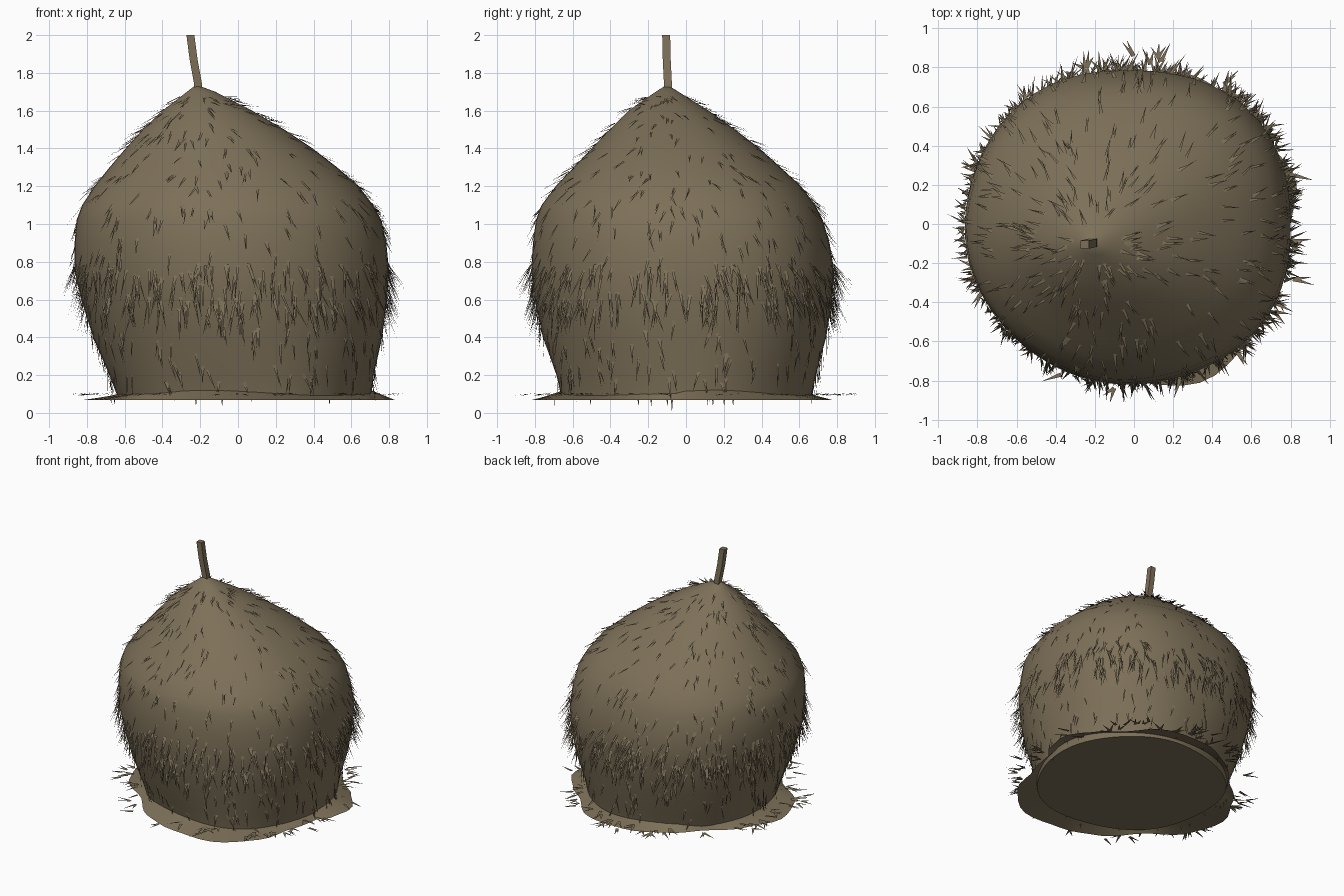
import bpy, bmesh, math, random
from mathutils import Vector

if "Cube" in bpy.data.objects:
    bpy.data.objects.remove(bpy.data.objects["Cube"])

random.seed(7)
SEG = 64
BASE = 0.067

def material(name, rgb):
    m = bpy.data.materials.new(name)
    m.diffuse_color = (*rgb, 1)
    m.use_nodes = True
    m.node_tree.nodes["Principled BSDF"].inputs["Base Color"].default_value = m.diffuse_color
    return m

straw = material("dry straw", (0.205, 0.162, 0.098))

def finish(bm, name, smooth=False):
    me = bpy.data.meshes.new(name)
    bm.to_mesh(me)
    bm.free()
    me.materials.append(straw)
    ob = bpy.data.objects.new(name, me)
    bpy.context.collection.objects.link(ob)
    if smooth:
        bpy.ops.object.select_all(action='DESELECT')
        ob.select_set(True)
        bpy.context.view_layer.objects.active = ob
        bpy.ops.object.shade_smooth_by_angle(angle=math.radians(50))
    return ob

# Outline of the mound: height, left, right, front, back
PROFILE = [
    (BASE, -0.64, 0.69, -0.66, 0.65), (0.20, -0.69, 0.71, -0.69, 0.68),
    (0.40, -0.77, 0.76, -0.76, 0.74), (0.60, -0.83, 0.79, -0.80, 0.775),
    (0.75, -0.865, 0.80, -0.82, 0.785), (0.90, -0.865, 0.785, -0.81, 0.76),
    (1.02, -0.855, 0.76, -0.795, 0.725), (1.10, -0.825, 0.715, -0.765, 0.685),
    (1.20, -0.76, 0.64, -0.69, 0.61), (1.30, -0.68, 0.525, -0.595, 0.50),
    (1.40, -0.595, 0.395, -0.50, 0.39), (1.50, -0.505, 0.245, -0.405, 0.26),
    (1.60, -0.40, 0.075, -0.305, 0.12), (1.70, -0.27, -0.12, -0.16, -0.04),
    (1.735, -0.225, -0.215, -0.105, -0.095)]

def body_point(z, a):
    """Point on the mound at height z and angle a (uneven rounded section)."""
    for lo, hi in zip(PROFILE, PROFILE[1:]):
        if z <= hi[0]:
            break
    t = (z - lo[0]) / (hi[0] - lo[0])
    l, r, f, b = (p + (q - p) * t for p, q in zip(lo[1:], hi[1:]))
    n = 2.15 - 0.22 * math.cos(a - math.radians(225))
    c, s = math.cos(a), math.sin(a)
    k = (abs(c) ** n + abs(s) ** n) ** (-1 / n)
    lump = 1 + 0.025 * math.sin(5 * a + 1) * max(0, 1 - z / 0.5)
    return Vector(((l + r) / 2 + c * k * lump * (r - l) / 2,
                   (f + b) / 2 + s * k * lump * (b - f) / 2, z))

def loft(bm, rings):
    for a, b in zip(rings, rings[1:]):
        for i in range(SEG):
            j = (i + 1) % SEG
            bm.faces.new((a[i], a[j], b[j], b[i]))

ANGLES = [2 * math.pi * i / SEG for i in range(SEG)]

# Mound with flat base
bm = bmesh.new()
rings = [[bm.verts.new(body_point(p[0], a)) for a in ANGLES] for p in PROFILE]
loft(bm, rings)
bm.faces.new(rings[0][::-1])
bm.faces.new(rings[-1])
finish(bm, "mound", True)

# Thin wavy skirt spread around the base: angle in degrees, radius
SKIRT = [(-10, 0.74), (0, 0.80), (15, 0.86), (30, 0.81), (45, 0.765), (65, 0.82),
         (90, 0.78), (115, 0.72), (135, 0.68), (160, 0.75), (180, 0.83), (200, 0.80),
         (225, 0.70), (250, 0.77), (270, 0.81), (295, 0.88), (315, 0.84), (335, 0.75), (350, 0.74)]

def skirt_radius(a):
    d = math.degrees(a) % 360
    for (a0, r0), (a1, r1) in zip(SKIRT, SKIRT[1:]):
        if d <= a1:
            t = (d - a0) / (a1 - a0)
            return r0 + (r1 - r0) * t * t * (3 - 2 * t)
    return SKIRT[-1][1]

def skirt_point(a, t):
    inner = body_point(0.1, a) * 0.97
    outer = Vector((math.cos(a), math.sin(a), 0)) * skirt_radius(a)
    p = inner.lerp(outer, t)
    p.z = BASE + (0.045 + 0.018 * math.sin(3 * a + 1)) * (1 - t)
    return p

bm = bmesh.new()
loft(bm, [[bm.verts.new(skirt_point(a, t)) for a in ANGLES] for t in (1, 0.5, 0)])
finish(bm, "ground_skirt", True)

# Bent square stalk on the tip
bm = bmesh.new()
path = [(-0.206, -0.095, 1.68), (-0.213, -0.096, 1.75), (-0.235, -0.102, 1.87), (-0.252, -0.105, 2.0)]
rings = [[bm.verts.new((x + dx * 0.021, y + dy * 0.021, z))
          for dx, dy in ((-1, -1), (1, -1), (1, 1), (-1, 1))] for x, y, z in path]
for a, b in zip(rings, rings[1:]):
    for i in range(4):
        j = (i + 1) % 4
        bm.faces.new((a[i], a[j], b[j], b[i]))
bm.faces.new(rings[-1])
bm.faces.new(rings[0][::-1])
finish(bm, "stalk")

# Loose straw: slim triangles hanging down the surface with tips lifted off
def spike(bm, root, side, tip):
    tip.z = max(tip.z, 0.0)
    bm.faces.new([bm.verts.new(v) for v in (root - side, root + side, tip)])

def body_straw(bm, z, length, lift):
    a = random.uniform(0, 2 * math.pi)
    p = body_point(z, a)
    down = (body_point(z - 0.02, a) - p).normalized()
    side = (body_point(z, a + 0.03) - p).normalized()
    normal = down.cross(side).normalized()
    lean = random.uniform(-0.35, 0.35)
    for _ in range(2):
        along = (down + side * (lean + random.uniform(-0.1, 0.1))).normalized()
        across = (side + normal * random.uniform(-0.3, 0.3)) * 0.007
        tip = p + along * length * random.uniform(0.7, 1.2) + normal * lift * random.uniform(0.5, 1.5)
        spike(bm, p + normal * 0.003 + side * random.uniform(-0.008, 0.008), across, tip)

bm = bmesh.new()
for _ in range(400):
    body_straw(bm, random.uniform(0.55, 0.80), 0.15, 0.062)     # dense waist band
for _ in range(380):
    body_straw(bm, random.uniform(0.75, 1.68), 0.10, 0.03)      # upper slope
for _ in range(150):
    body_straw(bm, random.uniform(0.16, 0.55), 0.11, 0.03)      # lower wall
finish(bm, "mound_straw")

# Flat tufts of straw lying across and past the skirt
bm = bmesh.new()
for k in range(90):
    a = random.uniform(0, 2 * math.pi)
    out = Vector((math.cos(a), math.sin(a), 0))
    p = out * random.uniform(0.70, 0.86)
    p.z = 0.10
    for _ in range(2):
        b = a + random.uniform(-0.9, 0.9)
        along = Vector((math.cos(b), math.sin(b), 0))
        tip = p + along * random.uniform(0.06, 0.12)
        tip.z += random.uniform(-0.012, 0.008)
        spike(bm, p, Vector((-along.y, along.x, 0)) * 0.011, tip)
    if k % 9 == 0:      # a few short ends drooping below the skirt
        q = out * 0.70
        q.z = 0.08
        spike(bm, q, Vector((-out.y, out.x, 0)) * 0.006,
              q + Vector((0, 0, -0.08 if k == 0 else -0.045)))
finish(bm, "skirt_straw")
